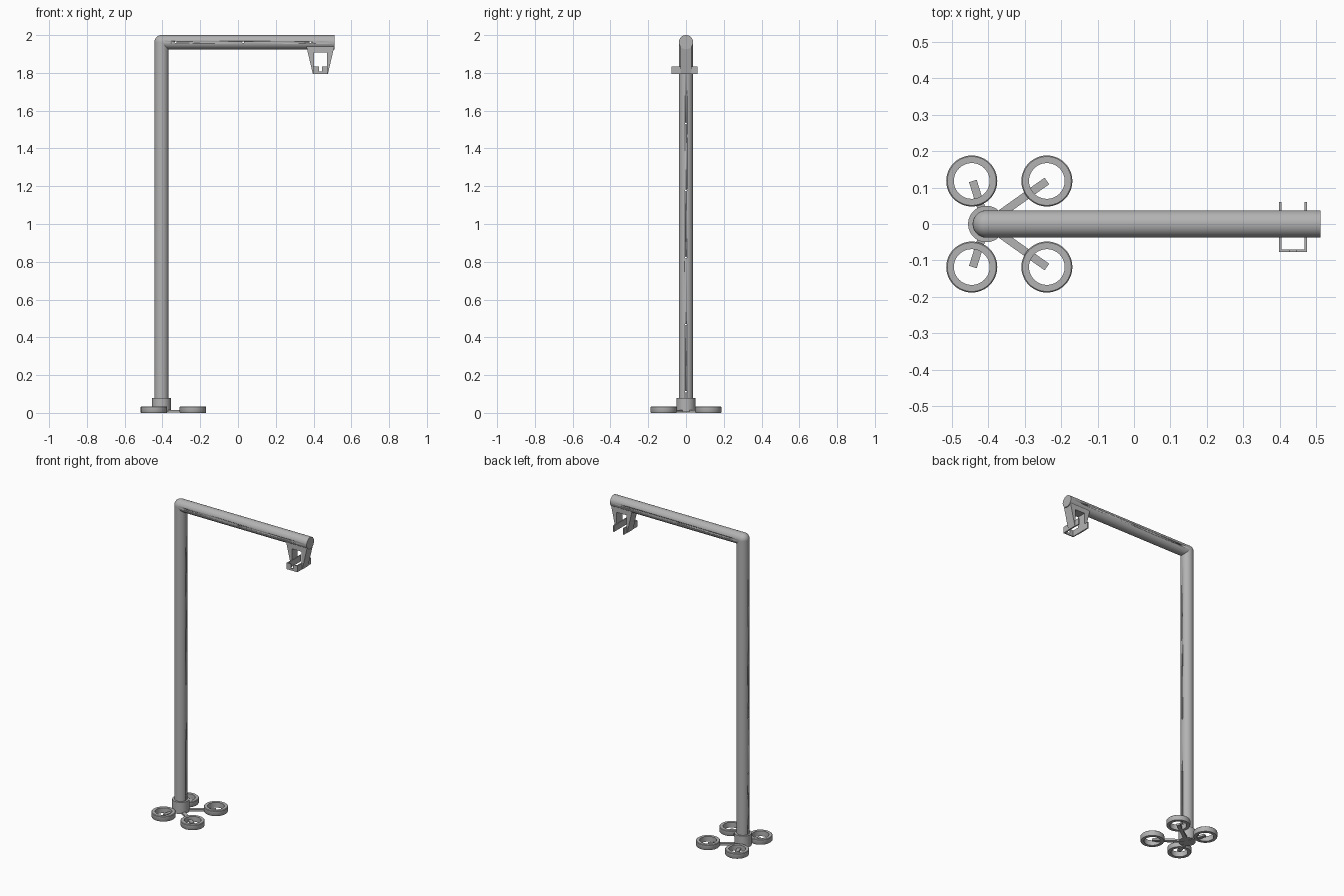
import bpy, bmesh, math
from mathutils import Vector, Matrix

if "Cube" in bpy.data.objects:
    bpy.data.objects.remove(bpy.data.objects["Cube"], do_unlink=True)

metal = bpy.data.materials.new("grey_metal")
metal.use_nodes = True
GREY = (0.45, 0.45, 0.45, 1)
metal.diffuse_color = GREY
metal.node_tree.nodes["Principled BSDF"].inputs["Base Color"].default_value = GREY

R = 0.0375          # pipe radius
PX = -0.405         # pole position
BZ = 2 - R          # boom height


def make(name, bm, smooth=True):
    bmesh.ops.recalc_face_normals(bm, faces=bm.faces)
    mesh = bpy.data.meshes.new(name)
    bm.to_mesh(mesh)
    bm.free()
    ob = bpy.data.objects.new(name, mesh)
    bpy.context.collection.objects.link(ob)
    mesh.materials.append(metal)
    bpy.ops.object.select_all(action="DESELECT")
    ob.select_set(True)
    bpy.context.view_layer.objects.active = ob
    if smooth:
        bpy.ops.object.shade_smooth_by_angle(angle=math.radians(35))
    return ob


def rod(name, a, b, radius, sides=48):
    a, b = Vector(a), Vector(b)
    turn = (b - a).to_track_quat("Z", "Y").to_matrix().to_4x4()
    bm = bmesh.new()
    bmesh.ops.create_cone(bm, cap_ends=True, segments=sides, radius1=radius, radius2=radius,
                          depth=(b - a).length, matrix=Matrix.Translation((a + b) / 2) @ turn)
    return make(name, bm)


def box(name, lo, hi):
    lo, hi = Vector(lo), Vector(hi)
    bm = bmesh.new()
    bmesh.ops.create_cube(bm, size=1, matrix=Matrix.Translation((lo + hi) / 2)
                          @ Matrix.Diagonal((*(hi - lo), 1)))
    return make(name, bm, False)


def extrude_xz(name, outline, y0, y1):
    bm = bmesh.new()
    face = bm.faces.new([bm.verts.new((x, y0, z)) for x, z in outline])
    grown = bmesh.ops.extrude_face_region(bm, geom=[face])["geom"]
    bmesh.ops.translate(bm, vec=(0, y1 - y0, 0),
                        verts=[v for v in grown if isinstance(v, bmesh.types.BMVert)])
    return make(name, bm, False)


def ring(name, centre, profile, sides=48):
    bm = bmesh.new()
    verts = [bm.verts.new((r, 0, z)) for r, z in profile]
    edges = [bm.edges.new((verts[i - 1], verts[i])) for i in range(len(verts))]
    bmesh.ops.spin(bm, geom=verts + edges, cent=(0, 0, 0), axis=(0, 0, 1),
                   angle=math.tau, steps=sides)
    bmesh.ops.remove_doubles(bm, verts=bm.verts, dist=1e-5)
    bmesh.ops.translate(bm, verts=bm.verts, vec=centre)
    return make(name, bm)


def drill(ob, a, b):
    cutter = rod("hole_cutter", a, b, 0.005, 12)
    cutter.hide_render = True
    bpy.context.view_layer.objects.active = ob
    mod = ob.modifiers.new("hole", "BOOLEAN")
    mod.object = cutter
    bpy.ops.object.modifier_apply(modifier=mod.name)
    bpy.data.objects.remove(cutter, do_unlink=True)


# Pole, rounded elbow and boom
pole = rod("pole", (PX, 0, 0.01), (PX, 0, BZ), R)
boom = rod("boom", (PX, 0, BZ), (0.512, 0, BZ), R)
bm = bmesh.new()
bmesh.ops.create_uvsphere(bm, u_segments=48, v_segments=24, radius=R,
                          matrix=Matrix.Translation((PX, 0, BZ)))
make("elbow", bm)

# Small bolt holes through both pipes
for i in range(5):
    z = 0.112 + i * 0.355
    drill(pole, (PX - 0.1, 0, z), (PX + 0.1, 0, z))
for x in (-0.33, 0.027, 0.383):
    drill(boom, (x, -0.1, BZ), (x, 0.1, BZ))

# Base collar
rod("base_collar", (PX, 0, 0.005), (PX, 0, 0.08), 0.05)

# Four foot rings, each carried by a flat arm
PROFILE = [(0.049, 0), (0.068, 0), (0.07, 0.003), (0.07, 0.031), (0.067, 0.034), (0.049, 0.034)]
for side, sy in (("front", -1), ("back", 1)):
    for end, cx, tip_x in (("right", -0.445, -0.442), ("left", -0.239, -0.239)):
        ring(f"{side}_{end}_foot_ring", (cx, sy * 0.118, 0), PROFILE)
        arm = box(f"{side}_{end}_arm", (0, -0.011, 0.003), (1, 0.011, 0.016))
        reach = Vector((tip_x - PX, sy * 0.118, 0))
        arm.location = (PX, 0, 0)
        arm.rotation_euler.z = math.atan2(reach.y, reach.x)
        arm.scale.x = reach.length

# Hanging bracket: tapered legs, saddle and U-shaped cradle
MID = 0.436
for name, s in (("right", -1), ("left", 1)):
    extrude_xz(f"{name}_bracket_leg", [(MID + s * dx, z) for dx, z in
               ((0.034, 1.795), (0.04, 1.795), (0.074, 1.94), (0.034, 1.94))], -0.03, 0.03)
    xs = sorted((MID + s * 0.031, MID + s * 0.038))
    box(f"{name}_cradle_side", (xs[0], -0.076, 1.795), (xs[1], 0.061, 1.835))
    xs = sorted((MID + s * 0.008, MID + s * 0.038))
    box(f"{name}_cradle_front", (xs[0], -0.077, 1.795), (xs[1], -0.07, 1.835))
box("cradle_front_lip", (MID - 0.038, -0.077, 1.795), (MID + 0.038, -0.07, 1.808))
box("bracket_saddle", (MID - 0.036, -0.03, 1.908), (MID + 0.036, 0.03, 1.94))
